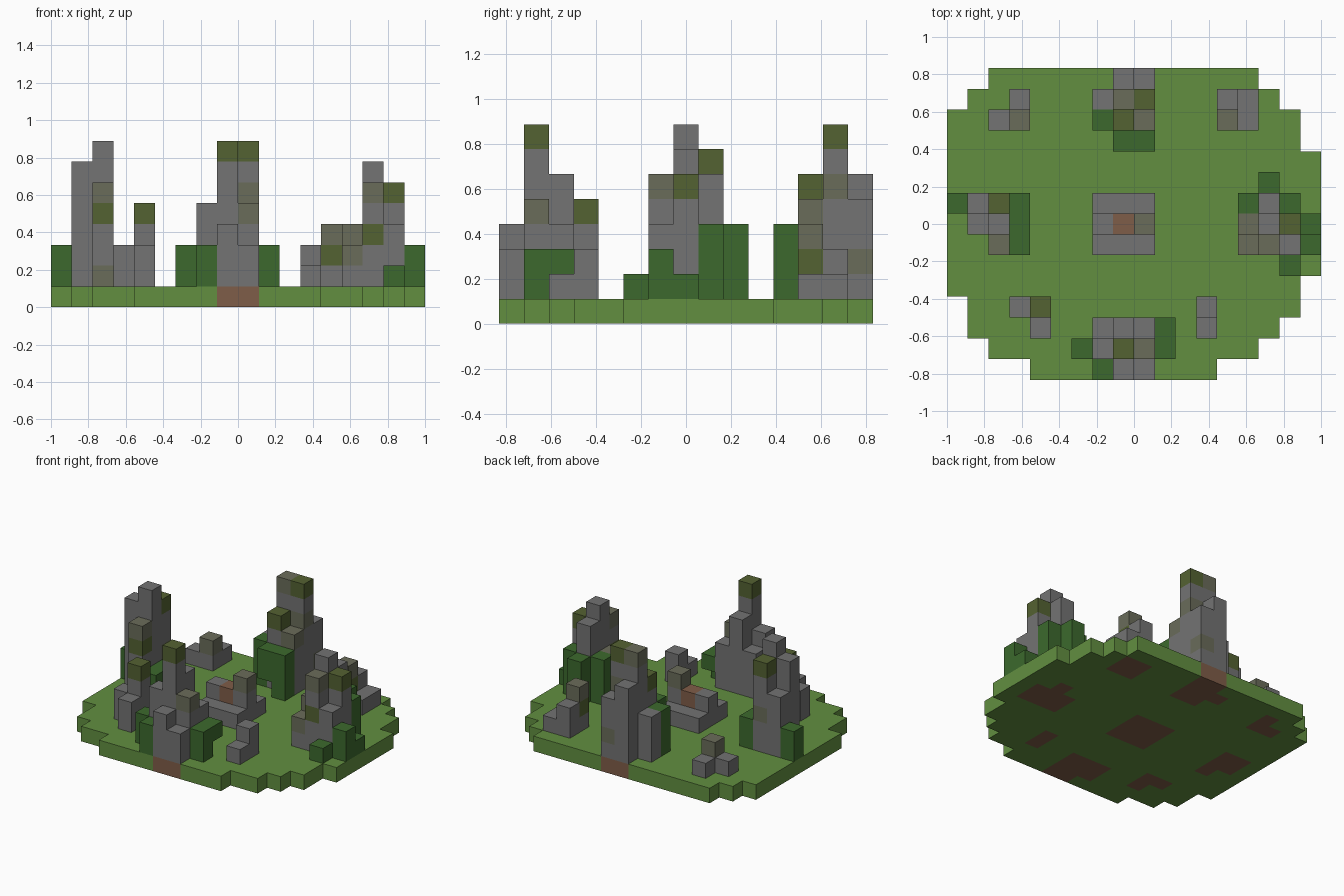
import bpy
import bmesh

cube = bpy.data.objects.get("Cube")
if cube:
    bpy.data.objects.remove(cube, do_unlink=True)

U = 1 / 9                       # block size
NX, NY = 18, 15                 # grid size in blocks


def linear(c):
    c /= 255
    return c / 12.92 if c <= 0.04045 else ((c + 0.055) / 1.055) ** 2.4


def make_material(name, rgb):
    mat = bpy.data.materials.new(name)
    col = (*[linear(c) for c in rgb], 1)
    mat.diffuse_color = col
    mat.use_nodes = True
    bsdf = mat.node_tree.nodes["Principled BSDF"]
    bsdf.inputs["Base Color"].default_value = col
    bsdf.inputs["Roughness"].default_value = 0.9
    return mat


# One letter per kind of block
MATS = {
    "A": make_material("grass", (98, 143, 64)),
    "B": make_material("dirt", (127, 93, 72)),
    "G": make_material("stone", (115, 115, 115)),
    "M": make_material("moss", (84, 98, 50)),
    "D": make_material("mossy_stone", (106, 108, 90)),
    "L": make_material("leaves", (60, 105, 45)),
}

# Each ruin: left column, front row, then rows from back to front.
# Each word is one column of blocks from the ground up ("-" is empty).
RUINS = {
    "front_tower": (6, 0, """
        -   GGG   GGGGG    GGG   -L
        LL  GGGG  GGGGGGM  GGGD  LL
        -   LL    GGG      GG    -"""),
    "back_tower": (7, 11, """
        -    GGGGG    GDGG     -
        GGG  GGGGGGD  GGGGDGM  -
        LLL  GGGGM    GGGD     -
        -    -LL      LLL      -"""),
    "right_side_tower": (0, 6, """
        LL  GGGG    GGDGGM   LL
        -   GGGGGG  GGGGGGG  LL
        -   -       DGGMD    LL"""),
    "left_side_tower": (14, 5, """
        -    LLL     -      -
        LLL  GGGGG   LLL    -
        GGD  GGGGGG  GGGGM  L
        GD   GGMGD   GGG    LL
        -    -       L      -"""),
    "centre_altar": (7, 6, """
        G   G   G
        GG  GB  GGD
        G   G   G"""),
    "front_right_stump": (3, 2, """
        GG  GGGM
        -   GG"""),
    "front_left_stump": (12, 2, """
        GG
        G"""),
    "back_right_stump": (2, 12, """
        -  G
        G  GD"""),
    "back_left_stump": (13, 12, """
        GG   G
        GMD  G"""),
}

# Grass plate: first and end column of each row, front to back
STARTS = [4, 2, 1, 1] + [0] * 9 + [1, 2]
ENDS = [13, 15, 16, 17, 17] + [18] * 6 + [17, 17, 16, 15]

blocks = {}                     # (i, j, k) -> (part name, letter)
for j, (a, b) in enumerate(zip(STARTS, ENDS)):
    for i in range(a, b):
        blocks[i, j, 0] = ("ground_plate", "A")

for name, (i0, j0, text) in RUINS.items():
    rows = [line.split() for line in text.strip().splitlines()]
    for r, row in enumerate(reversed(rows)):
        for c, column in enumerate(row):
            i, j = i0 + c, j0 + r
            for k, letter in enumerate(column, 1):
                if letter == "-":
                    continue
                part = name + "_leaves" if letter == "L" else name
                blocks[i, j, k] = (part, letter)
            # Stone stands on a dirt footing
            if column[0] not in "-L":
                blocks[i, j, 0] = ("ground_plate", "B")


def face_corners(cell, axis, side):
    """Corners of one block face, wound to point outward."""
    u, v = (axis + 1) % 3, (axis + 2) % 3
    loop = [(0, 0), (1, 0), (1, 1), (0, 1)]
    for du, dv in loop if side else reversed(loop):
        p = list(cell)
        p[axis] += side
        p[u] += du
        p[v] += dv
        yield tuple(p)


def build_part(part):
    """Mesh of the exposed faces of every block in one part."""
    cells = {c: l for c, (p, l) in blocks.items() if p == part}
    letters = sorted(set(cells.values()))
    bm = bmesh.new()
    verts = {}
    for cell, letter in cells.items():
        for axis in range(3):
            for side in (0, 1):
                near = list(cell)
                near[axis] += 2 * side - 1
                if tuple(near) in blocks:
                    continue
                corners = []
                for p in face_corners(cell, axis, side):
                    if p not in verts:
                        x, y, z = p
                        verts[p] = bm.verts.new(
                            ((x - NX / 2) * U, (y - NY / 2) * U, z * U))
                    corners.append(verts[p])
                bm.faces.new(corners).material_index = letters.index(letter)
    mesh = bpy.data.meshes.new(part)
    bm.to_mesh(mesh)
    bm.free()
    for letter in letters:
        mesh.materials.append(MATS[letter])
    bpy.context.collection.objects.link(bpy.data.objects.new(part, mesh))


for part in sorted({p for p, _ in blocks.values()}):
    build_part(part)
